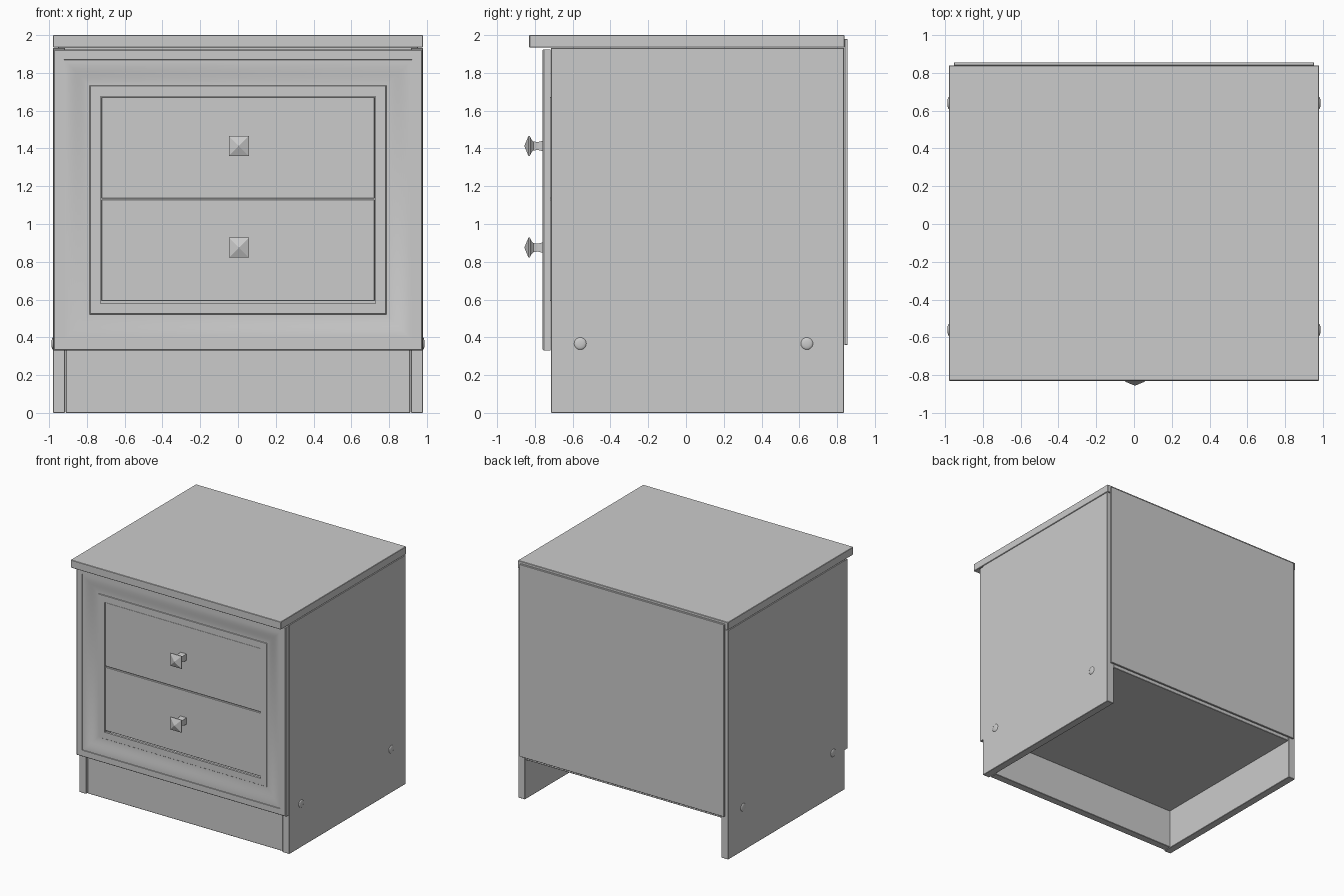
import bpy, bmesh, math

if "Cube" in bpy.data.objects:
    bpy.data.objects.remove(bpy.data.objects["Cube"])


def make_object(name, bm):
    bmesh.ops.recalc_face_normals(bm, faces=bm.faces)
    mesh = bpy.data.meshes.new(name)
    bm.to_mesh(mesh)
    bm.free()
    ob = bpy.data.objects.new(name, mesh)
    bpy.context.collection.objects.link(ob)
    return ob


def smooth(ob, degrees):
    bpy.ops.object.select_all(action='DESELECT')
    ob.select_set(True)
    bpy.context.view_layer.objects.active = ob
    bpy.ops.object.shade_smooth_by_angle(angle=math.radians(degrees))


def board(name, x, y, z, bevel=0.003):
    """Board spanning the given (min, max) ranges, with eased edges."""
    bm = bmesh.new()
    bmesh.ops.create_cube(bm, size=1)
    for v in bm.verts:
        v.co = [(a + b) / 2 + c * (b - a) for c, (a, b) in zip(v.co, (x, y, z))]
    ob = make_object(name, bm)
    mod = ob.modifiers.new("eased_edges", 'BEVEL')
    mod.width = bevel
    mod.segments = 1
    return ob


def loft(bm, rings, cyclic=False):
    """Bridge a sequence of equally sized closed vertex rings."""
    pairs = list(zip(rings, rings[1:] + rings[:1]))
    for r0, r1 in pairs if cyclic else pairs[:-1]:
        n = len(r0)
        for i in range(n):
            j = (i + 1) % n
            bm.faces.new((r0[i], r0[j], r1[j], r1[i]))


# Carcass
board("top_board", (-0.98, 0.98), (-0.83, 0.84), (1.935, 2.0))
for label, s in (("left", -1), ("right", 1)):
    board(label + "_side", tuple(sorted((0.915 * s, 0.98 * s))),
          (-0.715, 0.837), (0, 1.932))
board("bottom_board", (-0.914, 0.914), (-0.70, 0.835), (0.335, 0.40))
board("plinth", (-0.912, 0.912), (-0.70, -0.635), (0, 0.334))
board("back_panel", (-0.953, 0.953), (0.839, 0.856), (0.36, 1.98), 0.002)

# Moulded front frame: (inset, y) profile carried around mitred corners
profile = [(0, -0.718), (0, -0.753), (0.006, -0.76), (0.055, -0.76), (0.057, -0.756)]
for i in range(13):
    t = i / 12
    profile.append((0.06 + 0.132 * t, -0.745 - 0.011 * math.cos(math.pi * t)))
profile += [(0.195, -0.738), (0.25, -0.738), (0.25, -0.718)]
X, Z0, Z1 = 0.977, 0.33, 1.925
bm = bmesh.new()
rings = []
for sx, zc, sz in ((-1, Z0, 1), (1, Z0, 1), (1, Z1, -1), (-1, Z1, -1)):
    rings.append([bm.verts.new((sx * (X - d), y, zc + sz * d)) for d, y in profile])
loft(bm, rings, cyclic=True)
smooth(make_object("front_frame", bm), 25)


# Drawer fronts with pyramid-headed knobs
def knob(name, z):
    bm = bmesh.new()
    sections = [(-0.728, 0.028), (-0.765, 0.026), (-0.785, 0.021), (-0.808, 0.024),
                (-0.818, 0.034), (-0.827, 0.053), (-0.834, 0.053)]
    rings = [[bm.verts.new((0.005 + a * h, y, z + b * h))
              for a, b in ((-1, -1), (1, -1), (1, 1), (-1, 1))] for y, h in sections]
    loft(bm, rings)
    bm.faces.new(rings[0])
    tip = bm.verts.new((0.005, -0.856, z))
    for i in range(4):
        bm.faces.new((rings[-1][i], rings[-1][(i + 1) % 4], tip))
    make_object(name, bm)


for label, z0, z1, kz in (("lower", 0.592, 1.129, 0.875), ("upper", 1.135, 1.673, 1.413)):
    board(label + "_drawer_front", (-0.724, 0.724), (-0.732, -0.70), (z0, z1))
    knob(label + "_knob", kz)

# Domed screw caps on the sides
for label, s in (("left", -1), ("right", 1)):
    for end, y in (("front", -0.56), ("back", 0.64)):
        bm = bmesh.new()
        rings = []
        for k in range(4):
            a = k * math.pi / 8
            rings.append([bm.verts.new((s * (0.979 + 0.009 * math.sin(a)),
                                        y + 0.033 * math.cos(a) * math.cos(q),
                                        0.367 + 0.033 * math.cos(a) * math.sin(q)))
                          for q in (i * math.tau / 20 for i in range(20))])
        loft(bm, rings)
        bm.faces.new(rings[0])
        bm.faces.new(rings[-1])
        smooth(make_object(f"{label}_{end}_screw_cap", bm), 40)
